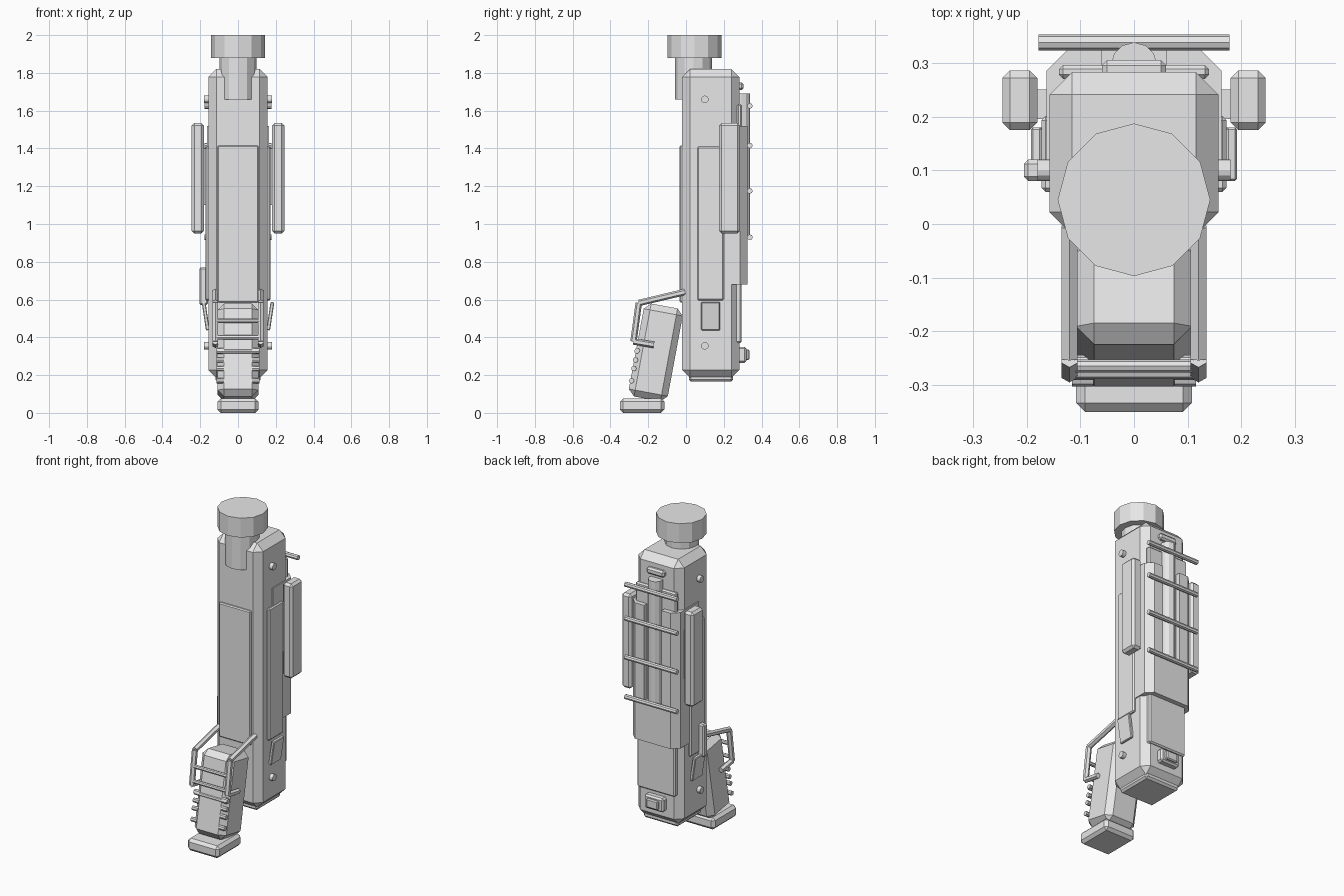
import bpy, bmesh, math
from mathutils import Vector

if "Cube" in bpy.data.objects:
    bpy.data.objects.remove(bpy.data.objects["Cube"])

grey = bpy.data.materials.new("grey_metal")
grey.diffuse_color = (0.8, 0.8, 0.8, 1)
grey.use_nodes = True
grey.node_tree.nodes["Principled BSDF"].inputs["Base Color"].default_value = grey.diffuse_color


def finish(name, bm, bevel=0.0):
    bmesh.ops.recalc_face_normals(bm, faces=bm.faces[:])
    mesh = bpy.data.meshes.new(name)
    bm.to_mesh(mesh)
    bm.free()
    mesh.materials.append(grey)
    ob = bpy.data.objects.new(name, mesh)
    bpy.context.collection.objects.link(ob)
    if bevel:
        mod = ob.modifiers.new("chamfer", 'BEVEL')
        mod.width, mod.segments = bevel, 1
        mod.limit_method = 'ANGLE'
    return ob


def box(name, x, y, z, bevel=0.0, tilt=(0, 0, 0)):
    """Chamfered box from ranges, turned about its own centre."""
    bm = bmesh.new()
    bmesh.ops.create_cube(bm, size=1)
    for v in bm.verts:
        v.co = [c * (r[1] - r[0]) for c, r in zip(v.co, (x, y, z))]
    ob = finish(name, bm, bevel)
    ob.location = [(r[0] + r[1]) / 2 for r in (x, y, z)]
    ob.rotation_euler = tilt
    return ob


def rod(name, a, b, radius, sides=8):
    """Faceted cylinder between two points."""
    a, b = Vector(a), Vector(b)
    bm = bmesh.new()
    bmesh.ops.create_cone(bm, cap_ends=True, segments=sides, radius1=radius,
                          radius2=radius, depth=(b - a).length)
    ob = finish(name, bm)
    ob.location = (a + b) / 2
    ob.rotation_euler = (b - a).to_track_quat('Z', 'Y').to_euler()
    return ob


def prism(name, profile, z0, z1, bevel=0.0):
    """Upright extrusion of an x/y outline."""
    bm = bmesh.new()
    face = bm.faces.new([bm.verts.new((x, y, z0)) for x, y in profile])
    new = bmesh.ops.extrude_face_region(bm, geom=[face])["geom"]
    bmesh.ops.translate(bm, vec=(0, 0, z1 - z0),
                        verts=[v for v in new if isinstance(v, bmesh.types.BMVert)])
    return finish(name, bm, bevel)


# Main body with foot plate
box("body", (-0.157, 0.157), (-0.02, 0.283), (0.185, 1.82), 0.042)
box("foot_plate", (-0.12, 0.12), (0.015, 0.25), (0.165, 0.21), 0.012)
box("front_plate", (-0.108, 0.108), (-0.035, 0.03), (0.585, 1.415), 0.006)

# Muzzle
rod("muzzle_neck", (0, 0.04, 1.66), (0, 0.04, 1.9), 0.097, 12)
rod("muzzle_cap", (0, 0.045, 1.88), (0, 0.045, 2.0), 0.142, 12)

# Back cover: solid lower part, channelled upper part
half = [(0.163, 0.11), (0.163, 0.285), (0.123, 0.325)]
mirrored = [(-x, y) for x, y in reversed(half)]
channel = [(0.06, 0.325), (0.06, 0.296), (-0.06, 0.296), (-0.06, 0.325)]
prism("back_cover_lower", half + mirrored, 0.68, 0.93)
prism("back_cover_upper", half + channel + mirrored, 0.93, 1.52)

# Back details
rod("back_rail", (0, 0.295, 0.93), (0, 0.295, 1.69), 0.043, 12)
box("upper_back_panel", (-0.14, 0.14), (0.27, 0.296), (1.5, 1.635), 0.008)
box("rear_catch", (-0.06, 0.06), (0.27, 0.305), (1.71, 1.75), 0.01)
box("lower_back_panel", (-0.13, 0.13), (0.26, 0.295), (0.37, 0.69), 0.008)
box("rear_block", (-0.065, 0.065), (0.27, 0.32), (0.265, 0.35), 0.01)
box("rear_block_button", (-0.04, 0.04), (0.31, 0.335), (0.28, 0.335), 0.006)
for i, z in enumerate((0.93, 1.175, 1.415, 1.625)):
    rod(f"back_rung_{i}", (-0.178, 0.338, z), (0.178, 0.338, z), 0.015)

# Cross pins through the body
for i, z in enumerate((0.355, 1.66)):
    rod(f"cross_pin_{i}", (-0.18, 0.1, z), (0.18, 0.1, z), 0.02, 12)


def span(s, a, b):
    return tuple(sorted((s * a, s * b)))


# Mirrored side parts
for s, side in ((-1, "left"), (1, "right")):
    box(f"side_panel_{side}", span(s, 0.14, 0.172), (0.06, 0.2), (0.595, 1.41), 0.007)
    box(f"side_pod_{side}", span(s, 0.18, 0.245), (0.175, 0.286), (0.95, 1.535), 0.014)
    box(f"pod_mount_{side}", span(s, 0.15, 0.19), (0.195, 0.25), (1.1, 1.4))
    box(f"side_flap_{side}", span(s, 0.161, 0.181), (0.08, 0.18), (0.437, 0.587),
        0.004, (0, s * math.radians(8.6), 0))
    # Guard loop beside the grip
    path = [(-0.005, 0.64), (-0.25, 0.582), (-0.278, 0.378), (-0.17, 0.36)]
    for i, (a, b) in enumerate(zip(path, path[1:])):
        rod(f"guard_bar_{side}_{i}", (s * 0.12, *a), (s * 0.12, *b), 0.017, 6)
    # Grip studs
    for i, (y, z) in enumerate(((-0.258, 0.33), (-0.267, 0.28), (-0.276, 0.235), (-0.288, 0.17))):
        rod(f"grip_stud_{side}_{i}", (s * 0.075, y, z), (s * 0.115, y, z), 0.014)
box("left_latch", (-0.205, -0.16), (0.08, 0.12), (0.57, 0.77), 0.008)

# Grip with base and cross bars
box("grip", (-0.108, 0.108), (-0.265, -0.055), (0.07, 0.57), 0.034,
    (math.radians(-10.5), 0, 0))
box("grip_base", (-0.108, 0.108), (-0.35, -0.115), (0.0, 0.076), 0.017)
for i, (y, z) in enumerate(((-0.264, 0.487), (-0.276, 0.4), (-0.262, 0.325))):
    rod(f"grip_cross_bar_{i}", (-0.11, y, z), (0.11, y, z), 0.012)
